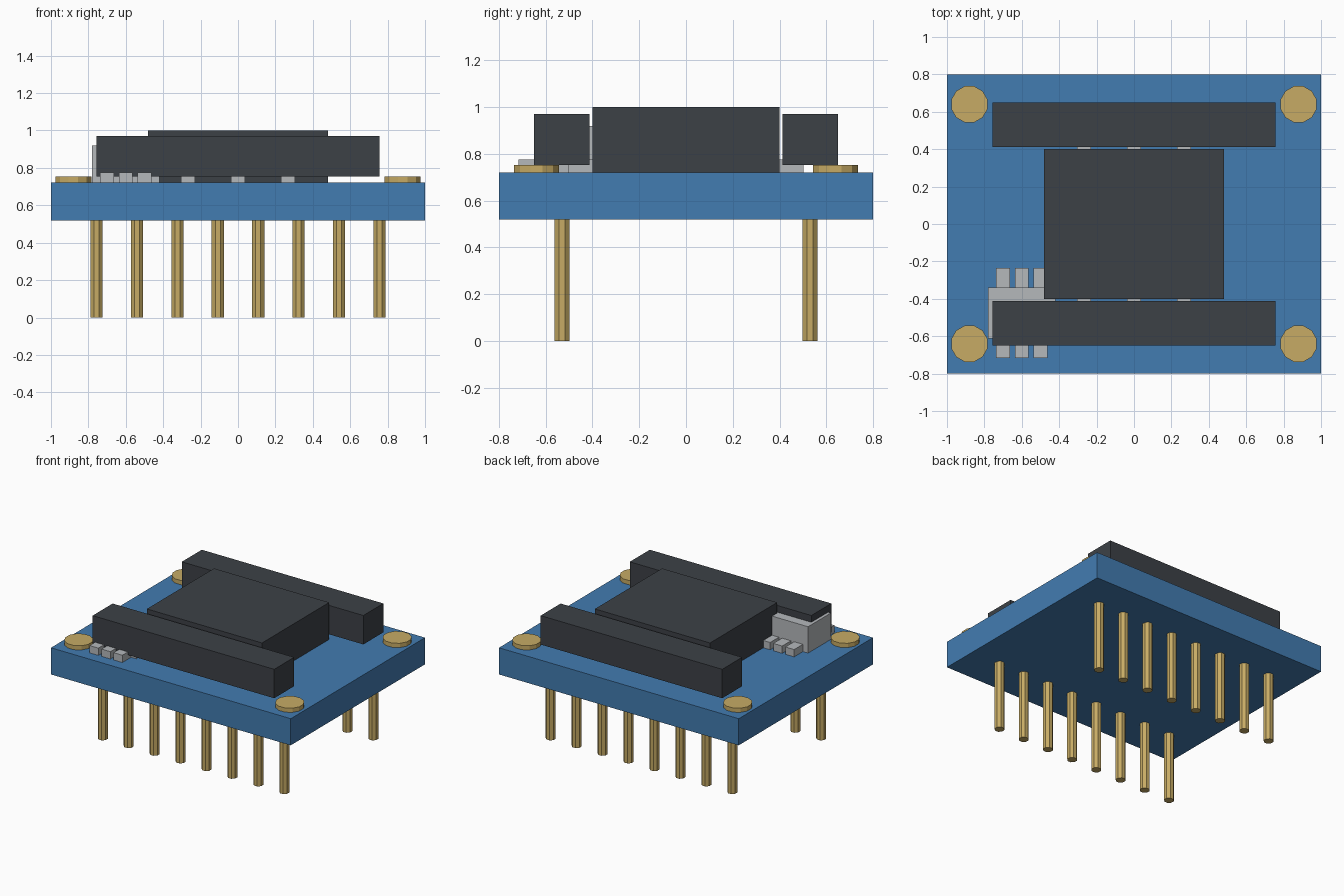
import bpy
import math

cube = bpy.data.objects.get("Cube")
if cube:
    bpy.data.objects.remove(cube, do_unlink=True)


def material(name, colour):
    mat = bpy.data.materials.new(name)
    mat.use_nodes = True
    mat.diffuse_color = (*colour, 1)
    mat.node_tree.nodes["Principled BSDF"].inputs["Base Color"].default_value = (*colour, 1)
    return mat


BLUE = material("board blue", (0.055, 0.2, 0.44))
DARK = material("dark plastic", (0.046, 0.053, 0.062))
GOLD = material("gold metal", (0.57, 0.41, 0.13))
GREY = material("light grey metal", (0.46, 0.48, 0.5))


def box(name, mat, x, y, z):
    """Box from (min, max) ranges on each axis."""
    bpy.ops.mesh.primitive_cube_add(size=1, location=[sum(r) / 2 for r in (x, y, z)])
    ob = bpy.context.object
    ob.scale = [r[1] - r[0] for r in (x, y, z)]
    bpy.ops.object.transform_apply(location=False, rotation=False, scale=True)
    ob.name = name
    ob.data.materials.append(mat)


def prism(name, mat, sides, radius, x, y, z):
    """Upright prism with flat sides facing the axes."""
    bpy.ops.mesh.primitive_cylinder_add(
        vertices=sides, radius=radius, depth=z[1] - z[0],
        location=(x, y, sum(z) / 2), rotation=(0, 0, math.pi / sides))
    ob = bpy.context.object
    ob.name = name
    ob.data.materials.append(mat)


BASE, TOP = 0.52, 0.721
LEG_Z = (TOP, TOP + 0.055)
LEG_HALF = 0.037

# Board and main chip
box("board", BLUE, (-1, 1), (-0.8, 0.8), (BASE, TOP))
box("main_chip", DARK, (-0.48, 0.48), (-0.4, 0.4), (TOP, 1))

for side, label in ((-1, "front"), (1, "back")):
    # Raised header strip
    box(label + "_header", DARK, (-0.757, 0.757),
        sorted((side * 0.412, side * 0.65)), (0.753, 0.971))
    # Row of pins below the board
    for i in range(8):
        prism(f"{label}_pin_{i + 1}", GOLD, 8, 0.035,
              -0.757 + i * 0.2163, side * 0.53, (0, BASE))
    # Corner pads
    for x, hand in ((-0.88, "right"), (0.88, "left")):
        prism(f"{label}_{hand}_pad", GOLD, 12, 0.1, x, side * 0.64, (TOP, 0.753))
    # Main chip legs
    for i in (-1, 0, 1):
        box(f"{label}_chip_leg_{i + 2}", GREY,
            (i * 0.267 - LEG_HALF, i * 0.267 + LEG_HALF),
            sorted((side * 0.4, side * 0.503)), LEG_Z)

# Small chip with three legs on each side
box("small_chip", GREY, (-0.78, -0.42), (-0.612, -0.34), (TOP, 0.92))
for i in range(3):
    x = -0.7 + i * 0.1
    span = (x - LEG_HALF, x + LEG_HALF)
    box(f"small_chip_front_leg_{i + 1}", GREY, span, (-0.716, -0.612), LEG_Z)
    box(f"small_chip_back_leg_{i + 1}", GREY, span, (-0.34, -0.236), LEG_Z)
